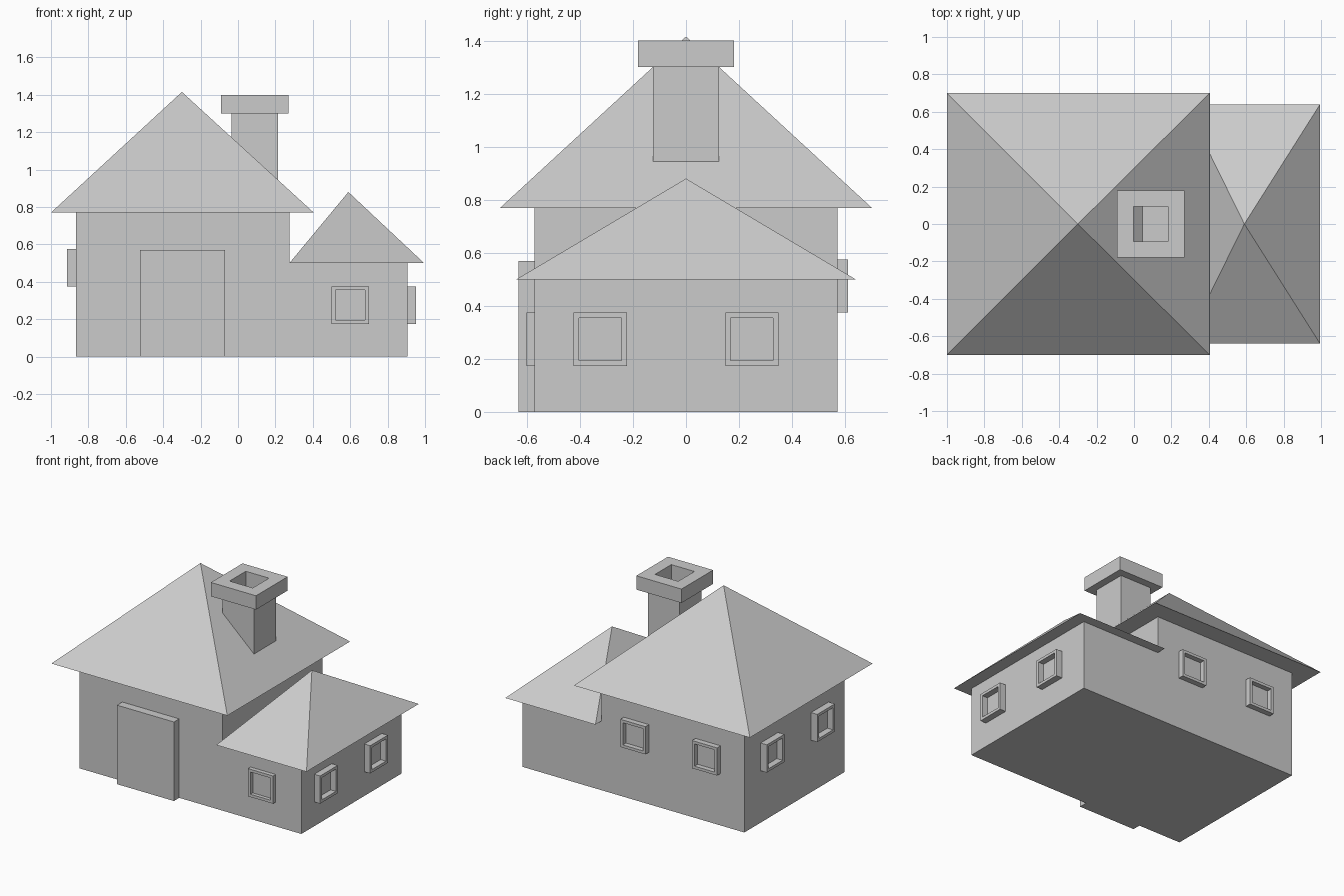
import bpy
import bmesh
from math import radians
from mathutils import Matrix, Vector

default = bpy.data.objects.get("Cube")
if default:
    bpy.data.objects.remove(default, do_unlink=True)

# One plain grey for the whole house
GREY = (0.6, 0.6, 0.6, 1)
grey = bpy.data.materials.new("plain_grey")
grey.use_nodes = True
grey.diffuse_color = GREY
grey.node_tree.nodes["Principled BSDF"].inputs["Base Color"].default_value = GREY


def finish(name, bm, matrix=Matrix()):
    bmesh.ops.recalc_face_normals(bm, faces=bm.faces)
    mesh = bpy.data.meshes.new(name)
    bm.to_mesh(mesh)
    bm.free()
    mesh.materials.append(grey)
    obj = bpy.data.objects.new(name, mesh)
    obj.matrix_world = matrix
    bpy.context.collection.objects.link(obj)
    return obj


def box(name, x0, x1, y0, y1, z0, z1):
    bm = bmesh.new()
    bmesh.ops.create_cube(bm, size=1)
    for v in bm.verts:
        v.co = (x0 + (v.co.x + 0.5) * (x1 - x0),
                y0 + (v.co.y + 0.5) * (y1 - y0),
                z0 + (v.co.z + 0.5) * (z1 - z0))
    return finish(name, bm)


def square_stack(name, steps, matrix):
    """Join concentric squares, given as (half width, height), and cap the ends."""
    bm = bmesh.new()
    rings = []
    for r, z in steps:
        rings.append([bm.verts.new((sx * r, sy * r, z))
                      for sx, sy in ((-1, -1), (1, -1), (1, 1), (-1, 1))])
    for a, b in zip(rings, rings[1:]):
        for i in range(4):
            j = (i + 1) % 4
            bm.faces.new((a[i], a[j], b[j], b[i]))
    bm.faces.new(rings[0][::-1])
    bm.faces.new(rings[-1])
    return finish(name, bm, matrix)


def hip_roof(name, x0, x1, half_depth, eave, apex):
    bm = bmesh.new()
    base = [bm.verts.new((x, y, eave)) for x, y in
            ((x0, -half_depth), (x1, -half_depth), (x1, half_depth), (x0, half_depth))]
    tip = bm.verts.new(apex)
    bm.faces.new(base[::-1])
    for i in range(4):
        bm.faces.new((base[i], base[(i + 1) % 4], tip))
    return finish(name, bm)


# Walls: stepped profile of the tall house and low annex, swept front to back
LEFT, STEP, RIGHT, DEPTH = -0.865, 0.275, 0.905, 0.57
EAVE, LOW_EAVE = 0.77, 0.5
bm = bmesh.new()
profile = [(LEFT, 0), (RIGHT, 0), (RIGHT, LOW_EAVE),
           (STEP, LOW_EAVE), (STEP, EAVE), (LEFT, EAVE)]
face = bm.faces.new([bm.verts.new((x, -DEPTH, z)) for x, z in profile])
swept = bmesh.ops.extrude_face_region(bm, geom=[face], use_keep_orig=True)
bmesh.ops.translate(bm, vec=(0, 2 * DEPTH, 0),
                    verts=[g for g in swept["geom"] if isinstance(g, bmesh.types.BMVert)])
finish("walls", bm)

# Roofs
hip_roof("main_roof", -1, 0.405, 0.7, EAVE, (-0.3, 0, 1.415))
hip_roof("annex_roof", STEP, 0.995, 0.64, LOW_EAVE, (0.59, 0, 0.88))

# Door slab
box("door", -0.525, -0.07, -0.63, -DEPTH, 0, 0.57)

# Chimney with overhanging cap and open flue
square_stack("chimney", [(0.125, 0.85), (0.125, 1.3), (0.18, 1.3), (0.18, 1.4),
                         (0.0925, 1.4), (0.0925, 1.1)],
             Matrix.Translation((0.09, 0, 0)))


# Windows: raised square frames with recessed panes
def window(name, position, turn, depth):
    matrix = (Matrix.Translation(Vector(position))
              @ Matrix.Rotation(radians(turn), 4, "Z")
              @ Matrix.Rotation(radians(90), 4, "X"))
    square_stack(name, [(0.1, 0), (0.1, depth), (0.08, depth), (0.08, 0.004)], matrix)


LOW, HIGH = 0.275, 0.475
window("annex_front_window", (0.6, -DEPTH, LOW), 0, 0.03)
for i, y in enumerate((-0.323, 0.248)):
    window(f"annex_side_window_{i + 1}", (RIGHT, y, LOW), 90, 0.047)
for i, x in enumerate((-0.575, -0.003)):
    window(f"back_window_{i + 1}", (x, DEPTH, HIGH), 180, 0.04)
for i, y in enumerate((-0.29, 0.285)):
    window(f"main_side_window_{i + 1}", (LEFT, y, HIGH), -90, 0.05)
